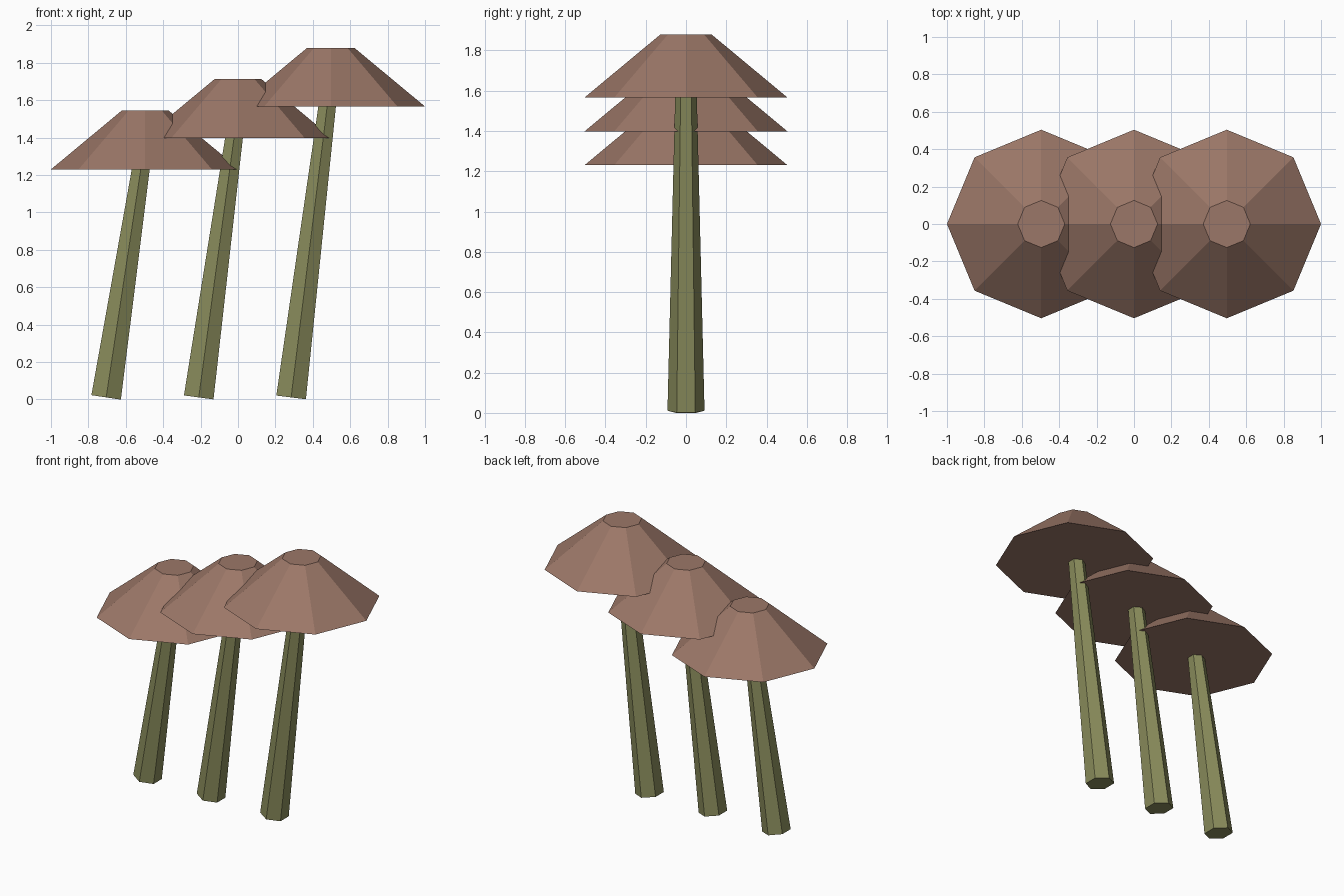
import bpy
import math
from mathutils import Vector

if "Cube" in bpy.data.objects:
    bpy.data.objects.remove(bpy.data.objects["Cube"])


def material(name, rgb):
    m = bpy.data.materials.new(name)
    m.diffuse_color = (*rgb, 1)
    m.use_nodes = True
    m.node_tree.nodes["Principled BSDF"].inputs["Base Color"].default_value = m.diffuse_color
    return m


def frustum(name, bottom, top, r_bottom, r_top, sides, start, mat):
    """Closed tapered prism between two points, rings square to its axis."""
    bottom, top = Vector(bottom), Vector(top)
    axis = (top - bottom).normalized()
    v = Vector((0, 1, 0))
    u = v.cross(axis)
    verts = []
    for centre, r in ((bottom, r_bottom), (top, r_top)):
        for i in range(sides):
            a = start + math.tau * i / sides
            verts.append(centre + r * (math.cos(a) * u + math.sin(a) * v))
    faces = [tuple(reversed(range(sides))), tuple(range(sides, 2 * sides))]
    for i in range(sides):
        j = (i + 1) % sides
        faces.append((i, j, sides + j, sides + i))
    mesh = bpy.data.meshes.new(name)
    mesh.from_pydata(verts, [], faces)
    mesh.materials.append(mat)
    ob = bpy.data.objects.new(name, mesh)
    bpy.context.collection.objects.link(ob)


cap_brown = material("cap brown", (0.33, 0.185, 0.138))
stem_green = material("stem green", (0.25, 0.26, 0.105))

# Three leaning mushrooms, each taller than the last: stem foot x, cap x, cap base z
CAP_HEIGHT = 0.314
for n, (foot_x, cap_x, cap_z) in enumerate(
        ((-0.705, -0.496, 1.23), (-0.21, 0.0, 1.398), (0.284, 0.496, 1.566)), 1):
    # Six-sided stem ending inside the cap
    frustum(f"stem_{n}", (foot_x, 0, 0.011), (cap_x, 0, cap_z + CAP_HEIGHT / 2),
            0.092, 0.05, 6, math.pi / 2, stem_green)
    # Eight-sided flat-topped cap
    frustum(f"cap_{n}", (cap_x, 0, cap_z), (cap_x, 0, cap_z + CAP_HEIGHT),
            0.504, 0.126, 8, 0, cap_brown)
